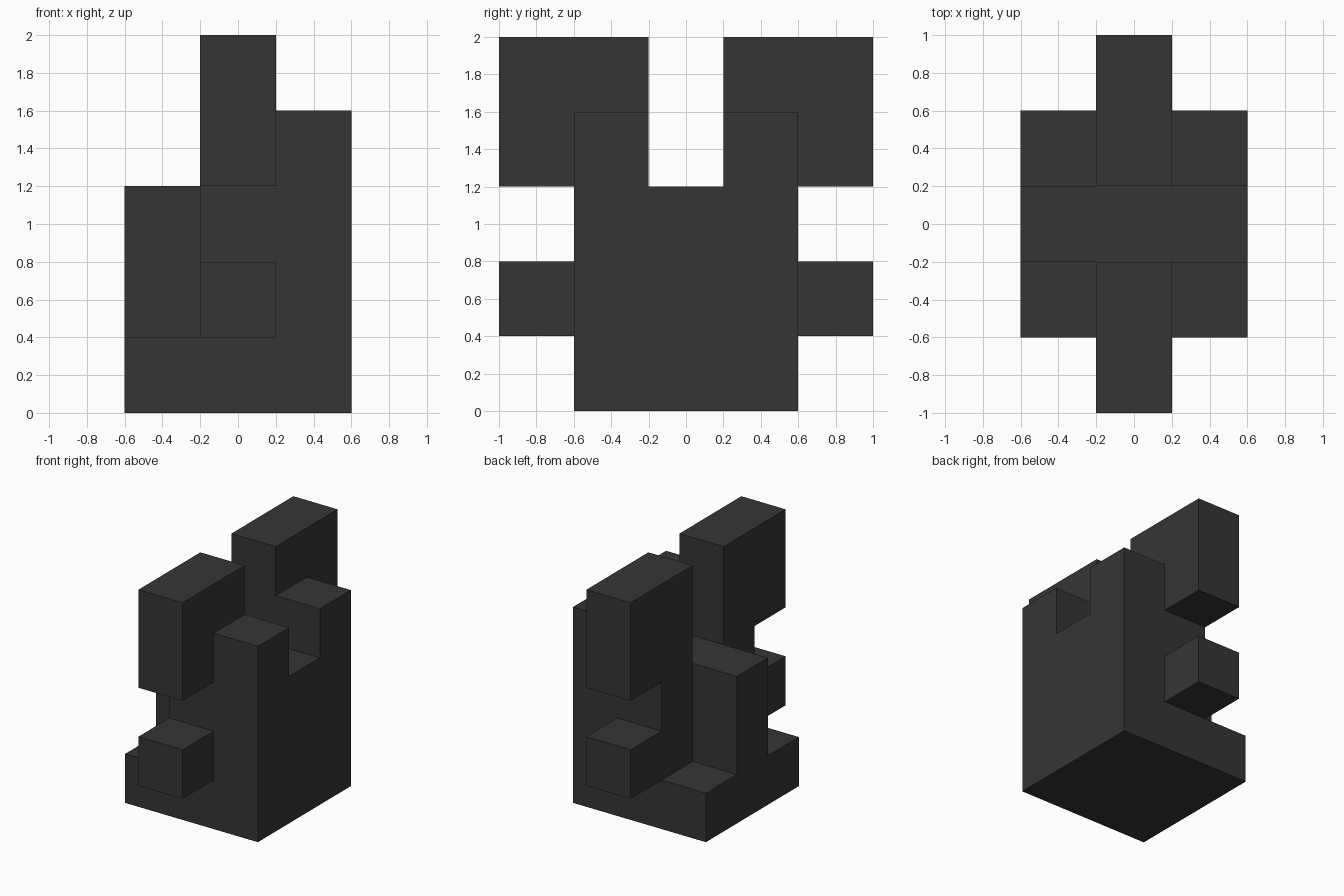
import bpy
import bmesh
from mathutils import Vector

cube = bpy.data.objects.get("Cube")
if cube:
    bpy.data.objects.remove(cube, do_unlink=True)

CELL = 0.4

# One flat dark grey for the whole model
mat = bpy.data.materials.new("dark_grey")
mat.use_nodes = True
colour = (0.036, 0.036, 0.036, 1.0)
mat.diffuse_color = colour
bsdf = next(n for n in mat.node_tree.nodes if n.type == 'BSDF_PRINCIPLED')
bsdf.inputs["Base Color"].default_value = colour
bsdf.inputs["Roughness"].default_value = 0.8

cells = set()


def fill(xs, ys, zs):
    """Fill an inclusive range of grid cells."""
    for x in range(xs[0], xs[1] + 1):
        for y in range(ys[0], ys[1] + 1):
            for z in range(zs[0], zs[1] + 1):
                cells.add((x, y, z))


# Base slab and the cross wall through the middle
fill((-1, 1), (-1, 1), (0, 0))
fill((-1, 1), (0, 0), (0, 2))

# Front and back halves mirror each other
for s in (-1, 1):
    near, far = s, 2 * s
    span = (min(near, far), max(near, far))
    fill((0, 0), (near, near), (0, 4))   # tall centre pillar
    fill((1, 1), (near, near), (0, 3))   # corner pillar
    fill((0, 0), span, (3, 4))           # overhanging upper block
    fill((0, 0), (far, far), (1, 1))     # small protruding block

# Skin the filled cells with a single clean shell
bm = bmesh.new()
for cell in sorted(cells):
    centre = Vector(cell) * CELL + Vector((0, 0, CELL / 2))
    for axis in range(3):
        for sign in (-1, 1):
            n = Vector((0, 0, 0))
            n[axis] = sign
            if tuple(int(c + d) for c, d in zip(cell, n)) in cells:
                continue
            u = Vector((0, 0, 0))
            u[(axis + 1) % 3] = 1
            v = n.cross(u)
            corners = ((-1, -1), (1, -1), (1, 1), (-1, 1))
            bm.faces.new([bm.verts.new(centre + (n + a * u + b * v) * CELL / 2)
                          for a, b in corners])
bmesh.ops.remove_doubles(bm, verts=bm.verts[:], dist=0.001)
bmesh.ops.dissolve_limit(bm, angle_limit=0.01, verts=bm.verts[:], edges=bm.edges[:])

mesh = bpy.data.meshes.new("block_structure")
bm.to_mesh(mesh)
bm.free()
mesh.materials.append(mat)
obj = bpy.data.objects.new("block_structure", mesh)
bpy.context.collection.objects.link(obj)
